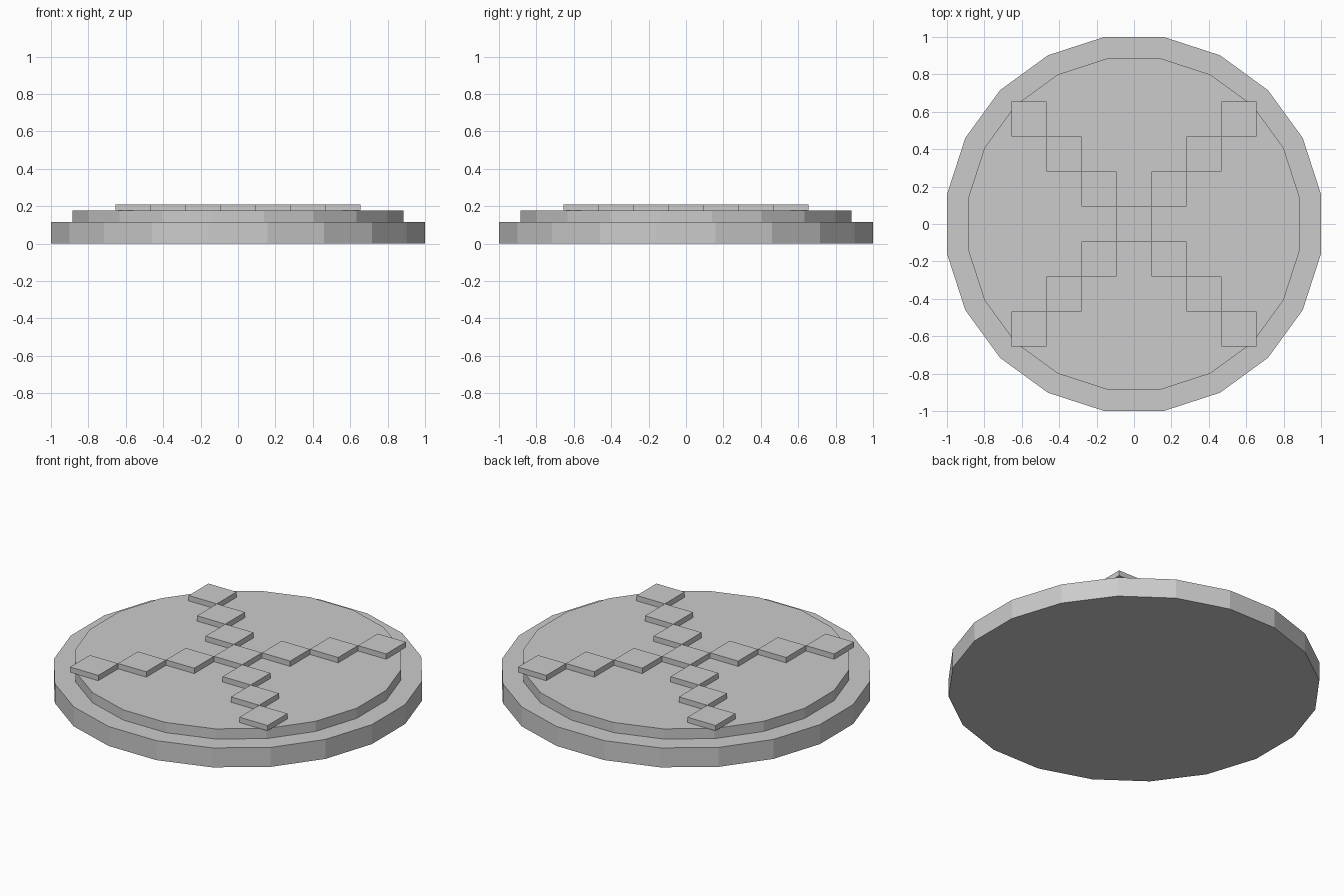
import bpy
from math import cos, pi

cube = bpy.data.objects.get("Cube")
if cube:
    bpy.data.objects.remove(cube, do_unlink=True)

SIDES = 20
STEP = 0.1875    # tile width
BASE_TOP, DISC_TOP, TILE_TOP = 0.117, 0.178, 0.21

grey = bpy.data.materials.new("light_grey")
grey.use_nodes = True
grey.diffuse_color = (0.6, 0.6, 0.6, 1)
grey.node_tree.nodes["Principled BSDF"].inputs["Base Color"].default_value = (0.6, 0.6, 0.6, 1)


def finish(name):
    obj = bpy.context.object
    obj.name = name
    obj.data.materials.append(grey)
    return obj


def disc(name, apothem, bottom, top):
    # flat sides face the axes
    bpy.ops.mesh.primitive_cylinder_add(
        vertices=SIDES, radius=apothem / cos(pi / SIDES), depth=top - bottom,
        location=(0, 0, (bottom + top) / 2), rotation=(0, 0, pi / SIDES))
    return finish(name)


def tile(name, x, y):
    bpy.ops.mesh.primitive_cube_add(size=1, location=(x, y, (DISC_TOP + TILE_TOP) / 2))
    obj = finish(name)
    obj.scale = (STEP, STEP, TILE_TOP - DISC_TOP)
    return obj


# Stepped round body
disc("base_disc", 1.0, 0, BASE_TOP)
disc("upper_disc", 0.886, BASE_TOP, DISC_TOP)

# Raised cross of square tiles
tile("center_tile", 0, 0)
for side, sx in (("left", 1), ("right", -1)):
    for end, sy in (("front", -1), ("back", 1)):
        for i in range(1, 4):
            tile(f"{end}_{side}_tile_{i}", sx * i * STEP, sy * i * STEP)
